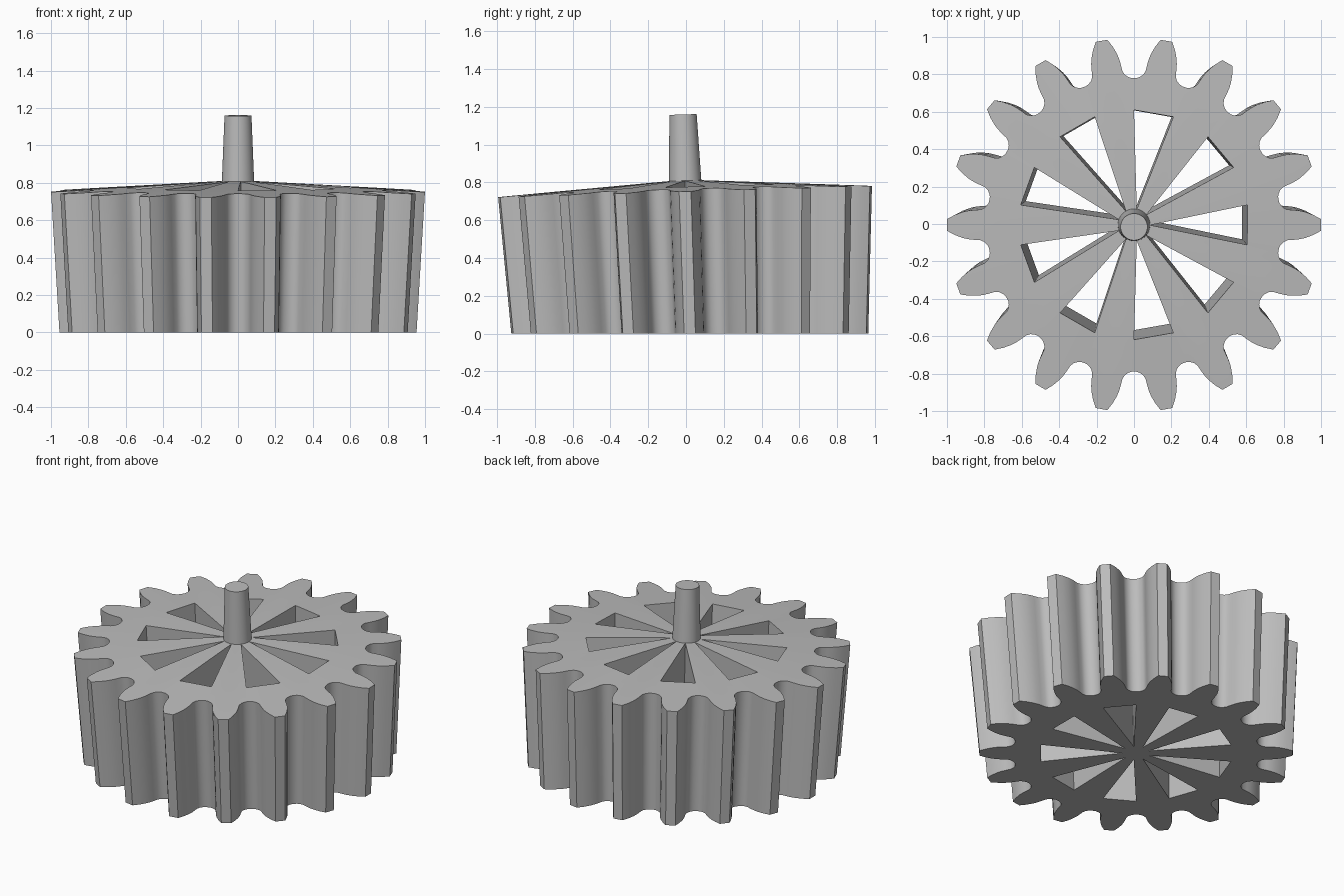
import bpy
import bmesh
from math import cos, sin, radians, hypot

if "Cube" in bpy.data.objects:
    bpy.data.objects.remove(bpy.data.objects["Cube"], do_unlink=True)

TEETH, SPOKES = 18, 9
TILT = 0.03

grey = bpy.data.materials.new("plain grey")
grey.use_nodes = True
grey.diffuse_color = (0.5, 0.5, 0.5, 1)
grey.node_tree.nodes["Principled BSDF"].inputs["Base Color"].default_value = (0.5, 0.5, 0.5, 1)


def taper(x, y, t):
    """Flare and lean from the base (t = 0) to the top (t = 1)."""
    s = 0.955 + 0.045 * t
    return x * s, y * s + 0.02 - 0.025 * t


def polar(r, deg):
    return r * cos(radians(deg)), r * sin(radians(deg))


def finish(name, bm):
    bmesh.ops.recalc_face_normals(bm, faces=bm.faces)
    mesh = bpy.data.meshes.new(name)
    bm.to_mesh(mesh)
    bm.free()
    mesh.materials.append(grey)
    ob = bpy.data.objects.new(name, mesh)
    bpy.context.collection.objects.link(ob)
    return ob


def activate(ob):
    bpy.ops.object.select_all(action='DESELECT')
    ob.select_set(True)
    bpy.context.view_layer.objects.active = ob


def walls(bm, low, high):
    for i in range(len(low)):
        j = (i + 1) % len(low)
        bm.faces.new((low[i], low[j], high[j], high[i]))


# Gear body: tooth half-profile as (radius, half angle), mirrored and repeated
half = [(0.785, 9), (0.792, 7.7), (0.805, 6.5), (0.825, 5.7), (0.86, 5.3),
        (0.89, 4.9), (0.92, 4.3), (0.96, 3.2), (1.0, 1.8)]
tooth = [(r, -a) for r, a in half] + [(r, a) for r, a in reversed(half)]
outline = [polar(r, a + k * 360 / TEETH) for k in range(TEETH) for r, a in tooth]

bm = bmesh.new()
low = [bm.verts.new((*taper(x, y, 0), 0)) for x, y in outline]
high = [bm.verts.new((*taper(x, y, 1), 0.815 - 0.063 * hypot(x, y) + TILT * y))
        for x, y in outline]
walls(bm, low, high)
apex = bm.verts.new((*taper(0, 0, 1), 0.815))
base = bm.verts.new((*taper(0, 0, 0), 0))
for i in range(len(low)):
    j = (i + 1) % len(low)
    bm.faces.new((high[i], high[j], apex))
    bm.faces.new((low[j], low[i], base))
gear = finish("gear_body", bm)

# Wedge openings between the spokes
bm = bmesh.new()
for k in range(SPOKES):
    a = k * 360 / SPOKES
    wedge = [polar(0.085, a), polar(0.615, a - 10), polar(0.615, a + 10)]
    rings = [[bm.verts.new((*taper(x, y, t), 0.78 * t)) for x, y in wedge]
             for t in (-0.2, 1.3)]
    walls(bm, *rings)
    bm.faces.new(rings[0][::-1])
    bm.faces.new(rings[1])
cutter = finish("spoke_cutter", bm)
cutter.hide_render = True

activate(gear)
cut = gear.modifiers.new("spoke_openings", 'BOOLEAN')
cut.operation = 'DIFFERENCE'
cut.solver = 'EXACT'
cut.object = cutter
bpy.ops.object.modifier_apply(modifier=cut.name)
bpy.data.objects.remove(cutter, do_unlink=True)
bpy.ops.object.shade_smooth_by_angle(angle=radians(30))

# Tapered axle peg
bpy.ops.mesh.primitive_cone_add(vertices=40, radius1=0.087, radius2=0.072, depth=0.37,
                                location=(0, -0.01, 0.975), rotation=(TILT, 0, 0))
peg = bpy.context.object
peg.name = "axle_peg"
peg.data.materials.append(grey)
activate(peg)
bpy.ops.object.shade_smooth_by_angle(angle=radians(30))
